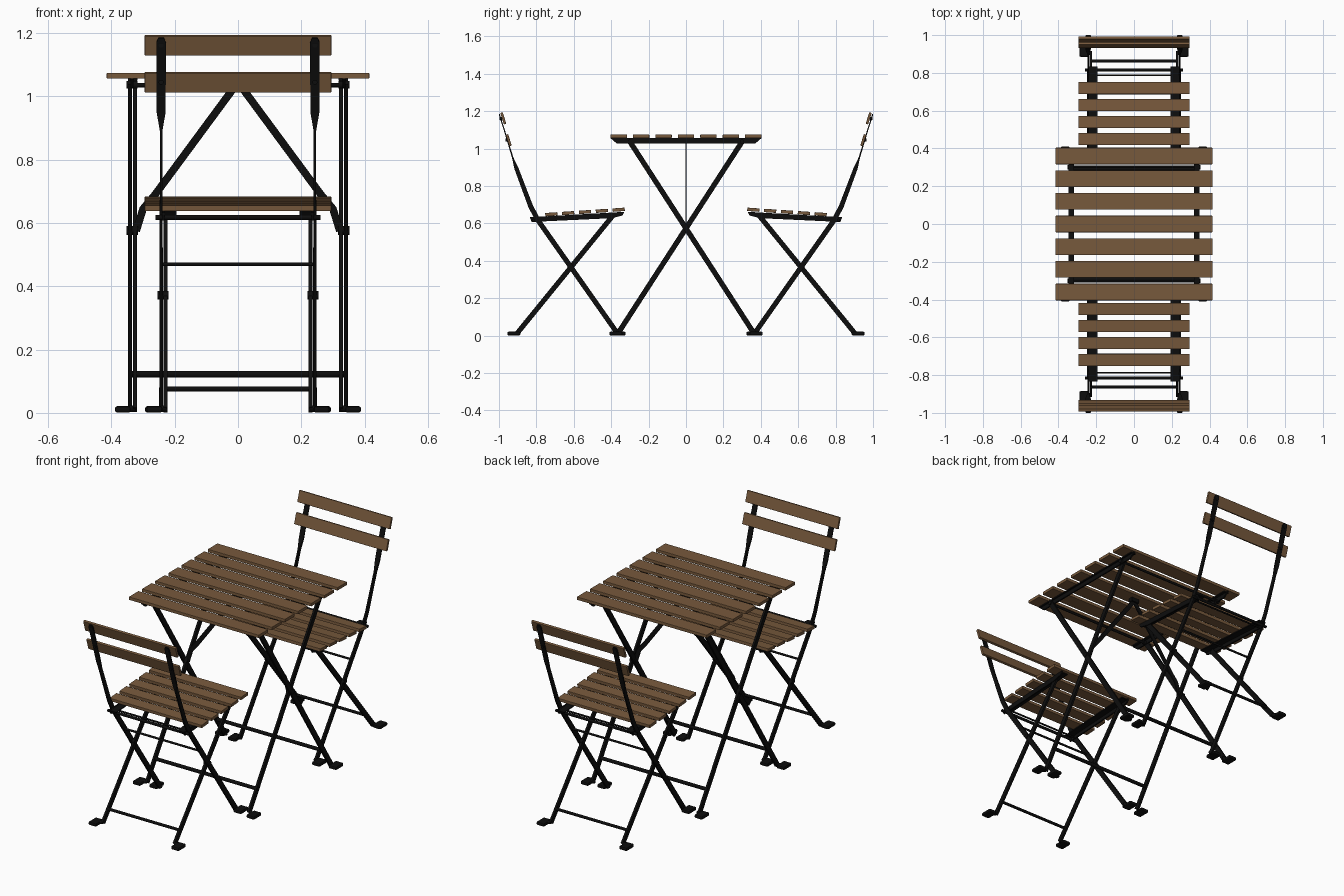
import bpy
import bmesh
from math import pi
from mathutils import Vector, Matrix

if "Cube" in bpy.data.objects:
    bpy.data.objects.remove(bpy.data.objects["Cube"], do_unlink=True)


def material(name, colour):
    m = bpy.data.materials.new(name)
    m.use_nodes = True
    m.diffuse_color = colour
    m.node_tree.nodes["Principled BSDF"].inputs["Base Color"].default_value = colour
    return m


WOOD = material("brown_wood", (0.185, 0.1, 0.045, 1))
METAL = material("black_metal", (0.004, 0.004, 0.004, 1))


def finish(name, bm, mat, bevel=0):
    bmesh.ops.recalc_face_normals(bm, faces=bm.faces)
    mesh = bpy.data.meshes.new(name)
    bm.to_mesh(mesh)
    bm.free()
    mesh.materials.append(mat)
    ob = bpy.data.objects.new(name, mesh)
    bpy.context.collection.objects.link(ob)
    if bevel:
        mod = ob.modifiers.new("Bevel", "BEVEL")
        mod.width = bevel
        mod.segments = 2
    return ob


def box(name, centre, size, mat, tilt=0, bevel=0.0):
    bm = bmesh.new()
    m = Matrix.Translation(centre) @ Matrix.Rotation(tilt, 4, "X") @ Matrix.Diagonal((*size, 1))
    bmesh.ops.create_cube(bm, size=1, matrix=m)
    return finish(name, bm, mat, bevel)


def rod(name, a, b, radius):
    """Round bar between two points."""
    a, b = Vector(a), Vector(b)
    bm = bmesh.new()
    turn = (b - a).to_track_quat("Z", "Y").to_matrix().to_4x4()
    bmesh.ops.create_cone(bm, cap_ends=True, segments=10, radius1=radius, radius2=radius,
                          depth=(b - a).length, matrix=Matrix.Translation((a + b) / 2) @ turn)
    for face in bm.faces:
        face.smooth = len(face.verts) == 4
    return finish(name, bm, METAL)


def flat_bar(name, points, sizes, axis):
    """Flat bar swept along points; sizes are (width across, thickness along axis)."""
    points, axis = [Vector(p) for p in points], Vector(axis)
    bm = bmesh.new()
    rings = []
    for i, p in enumerate(points):
        tangent = points[min(i + 1, len(points) - 1)] - points[max(i - 1, 0)]
        across = tangent.normalized().cross(axis)
        w, t = sizes[i] if len(sizes) > 1 else sizes[0]
        rings.append([bm.verts.new(p + across * w / 2 * u + axis * t / 2 * v)
                      for u, v in ((1, 1), (-1, 1), (-1, -1), (1, -1))])
    for r, q in zip(rings, rings[1:]):
        for k in range(4):
            bm.faces.new((r[k], r[k - 1], q[k - 1], q[k]))
    bm.faces.new(rings[0])
    bm.faces.new(rings[-1])
    return finish(name, bm, METAL)


def prism(name, profile, x, thick):
    """Side profile in y and z, extruded across x."""
    bm = bmesh.new()
    face = bm.faces.new([bm.verts.new((x - thick / 2, y, z)) for y, z in profile])
    out = bmesh.ops.extrude_face_region(bm, geom=[face])["geom"]
    bmesh.ops.translate(bm, vec=(thick, 0, 0),
                        verts=[g for g in out if isinstance(g, bmesh.types.BMVert)])
    return finish(name, bm, METAL)


def foot(name, s, x, y, leg_y):
    """Outward bent leg end with a flat rounded cap."""
    return [rod(name + "_neck", (s * (x - 0.006), leg_y, 0.014), (s * (x + 0.02), y, 0.011), 0.01),
            box(name + "_cap", (s * (x + 0.029), y, 0.011), (0.05, 0.07, 0.02), METAL, bevel=0.007)]


X = (1, 0, 0)

# Table top slats
for i in range(7):
    box("table_slat", (0, (i - 3) * 0.12, 1.066), (0.83, 0.088, 0.018), WOOD, bevel=0.002)

# Table frame, crossed legs and feet
for s in (-1, 1):
    prism("table_rail", [(-0.405, 1.057), (0.405, 1.057), (0.37, 1.027), (-0.37, 1.027)],
          s * 0.335, 0.008)
    box("table_rail_flange", (s * 0.332, 0, 1.054), (0.03, 0.78, 0.006), METAL)
    for d, x in ((1, 0.341), (-1, 0.326)):
        flat_bar("table_leg", [(s * x, d * 0.365, 0.01), (s * x, -d * 0.305, 1.045)],
                 [(0.028, 0.012)], X)
        rod("table_top_bolt", (s * 0.318, -d * 0.3, 1.037), (s * 0.352, -d * 0.3, 1.037), 0.012)
        foot("table_foot", s, 0.335, d * 0.375, d * 0.36)
    rod("table_pivot", (s * 0.316, 0, 0.577), (s * 0.352, 0, 0.577), 0.014)
    # Folding brace from the top's centre down to the pivot
    flat_bar("table_brace", [(0, 0, 1.045), (s * 0.262, 0, 0.69), (s * 0.3, 0, 0.645),
                             (s * 0.322, 0, 0.575)], [(0.024, 0.007)], (0, 1, 0)
             ).data.transform(Matrix.Identity(4))
for d in (-1, 1):
    rod("table_lower_crossbar", (-0.335, d * 0.293, 0.122), (0.335, d * 0.293, 0.122), 0.01)
    rod("table_upper_crossbar", (-0.335, d * 0.302, 1.036), (0.335, d * 0.302, 1.036), 0.007)
box("brace_bracket", (0, 0, 1.046), (0.05, 0.026, 0.022), METAL)

# Folding chair, built behind the table's front edge
chair = []
slope = 0.068
for i in range(5):
    y = -0.72 + i * 0.09
    chair.append(box("seat_slat", (0, y, 0.649 + i * 0.0061), (0.59, 0.065, 0.018), WOOD,
                     tilt=slope, bevel=0.002))
for z, y in ((1.162, -0.977), (1.045, -0.948)):
    chair.append(box("back_slat", (0, y, z), (0.59, 0.014, 0.064), WOOD, tilt=0.3, bevel=0.002))

for s in (-1, 1):
    # Seat rails
    chair.append(prism("seat_rail", [(-0.835, 0.633), (-0.33, 0.662), (-0.34, 0.642),
                                     (-0.4, 0.628), (-0.825, 0.608)], s * 0.236, 0.008))
    chair.append(box("seat_rail_flange", (s * 0.217, -0.585, 0.643), (0.045, 0.5, 0.006),
                     METAL, tilt=0.058))
    # Front leg running up into the twisted back post
    x = s * 0.243
    chair.append(flat_bar("front_leg_and_back_post",
                          [(x, -0.365, 0.01), (x, -0.79, 0.615), (x, -0.83, 0.69),
                           (x, -0.907, 0.895), (x, -0.926, 0.95), (x, -0.967, 1.085),
                           (x, -0.994, 1.17), (x, -0.998, 1.185)],
                          [(0.027, 0.012), (0.027, 0.01), (0.026, 0.008), (0.022, 0.008),
                           (0.008, 0.028), (0.006, 0.03), (0.006, 0.03), (0.006, 0.018)], X))
    # Rear leg running up to the seat front
    chair.append(flat_bar("rear_leg", [(s * 0.229, -0.905, 0.01), (s * 0.229, -0.39, 0.643)],
                          [(0.027, 0.012)], X))
    chair += foot("chair_front_foot", s, 0.24, -0.358, -0.37)
    chair += foot("chair_rear_foot", s, 0.235, -0.92, -0.9)
    chair.append(rod("chair_pivot", (s * 0.22, -0.618, 0.372), (s * 0.254, -0.618, 0.372), 0.013))
    for z, y in ((1.162, -0.988), (1.045, -0.958)):
        chair.append(rod("back_slat_bolt", (x, y - 0.008, z), (x, y + 0.003, z), 0.008))

# Chair crossbars: half width, y, z, radius
for w, y, z, r in ((0.23, -0.862, 0.075, 0.008), (0.24, -0.692, 0.47, 0.006),
                   (0.26, -0.815, 0.618, 0.008), (0.235, -0.787, 0.618, 0.005)):
    chair.append(rod("chair_crossbar", (-w, y, z), (w, y, z), r))

# Second chair facing the first
for part in chair:
    twin = part.copy()
    twin.name = "opposite_" + part.name.split(".")[0]
    twin.rotation_euler.z = pi
    bpy.context.collection.objects.link(twin)
